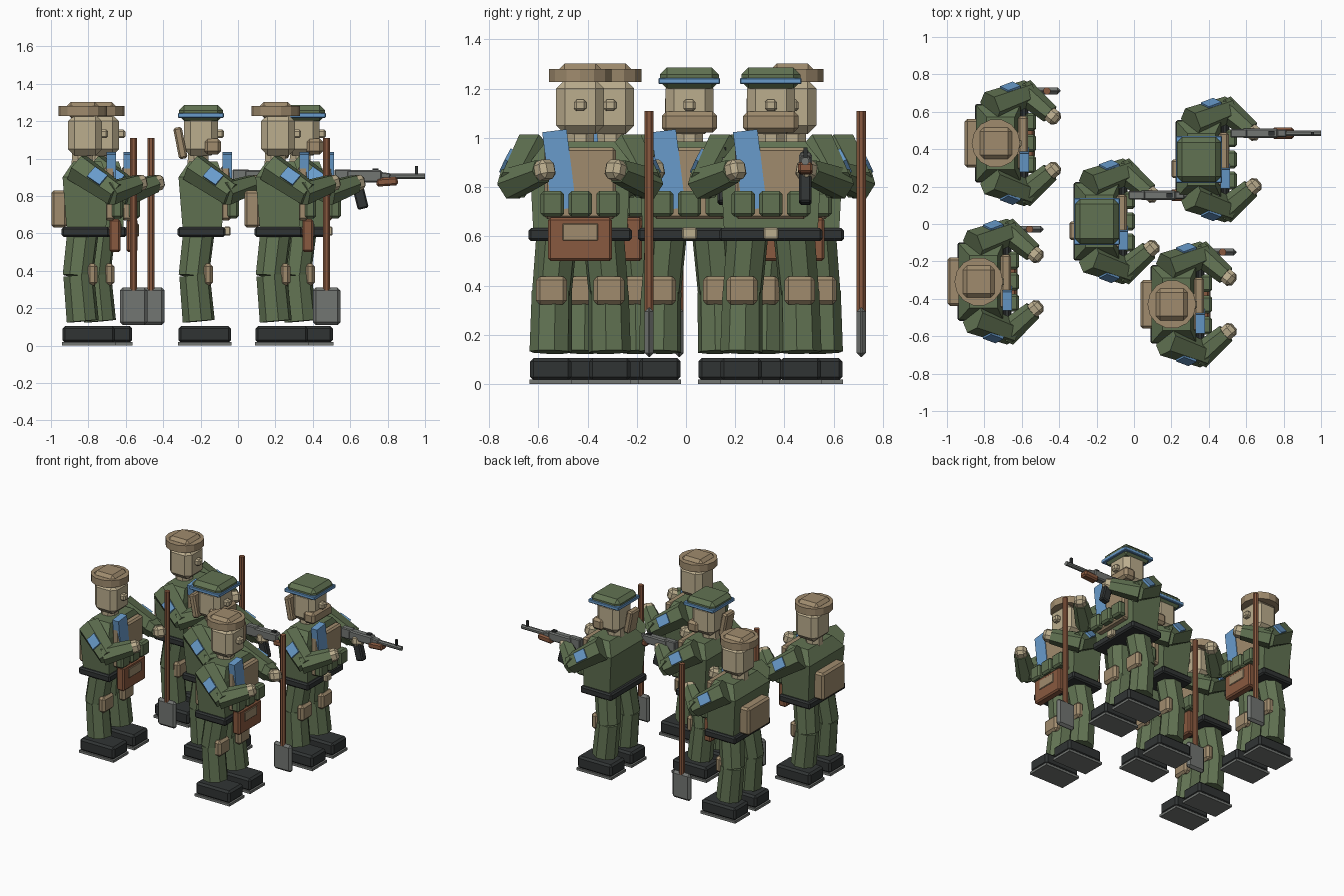
import bpy, bmesh, math
from mathutils import Vector, Matrix

if "Cube" in bpy.data.objects:
    bpy.data.objects.remove(bpy.data.objects["Cube"])

COLORS = {
    "green": (0.12, 0.17, 0.085), "tan": (0.35, 0.26, 0.155), "skin": (0.50, 0.42, 0.27),
    "blue": (0.14, 0.33, 0.60), "brown": (0.25, 0.10, 0.05), "black": (0.03, 0.034, 0.034),
    "steel": (0.17, 0.18, 0.17),
}
MATS = {}
for key, c in COLORS.items():
    MATS[key] = bpy.data.materials.new(key)
    MATS[key].diffuse_color = (*c, 1)

origin = Vector((0, 0, 0))   # position of the figure being built


def finish(name, bm, mat):
    bmesh.ops.recalc_face_normals(bm, faces=bm.faces)
    me = bpy.data.meshes.new(name)
    bm.to_mesh(me)
    bm.free()
    me.materials.append(MATS[mat])
    ob = bpy.data.objects.new(name, me)
    ob.location = origin
    bpy.context.collection.objects.link(ob)
    return ob


def box(name, center, size, mat, bevel=0.0, rot=None):
    """Chamfered box, optionally rotated about its centre."""
    bm = bmesh.new()
    bmesh.ops.create_cube(bm, size=1)
    bmesh.ops.scale(bm, vec=size, verts=bm.verts)
    if bevel:
        bmesh.ops.bevel(bm, geom=bm.edges[:], offset=bevel, segments=1, affect='EDGES')
    m = Matrix.Translation(center)
    bm.transform(m @ rot.to_4x4() if rot else m)
    return finish(name, bm, mat)


def rod(name, p, q, r1, r2, mat, sides=8):
    """Tapered prism running from p to q."""
    p, q = Vector(p), Vector(q)
    d = q - p
    bm = bmesh.new()
    bmesh.ops.create_cone(bm, cap_ends=True, segments=sides, radius1=r1, radius2=r2, depth=d.length)
    spin = Matrix.Rotation(math.pi / sides, 4, 'Z')
    bm.transform(Matrix.Translation((p + q) / 2) @ d.to_track_quat('Z', 'Y').to_matrix().to_4x4() @ spin)
    return finish(name, bm, mat)


def loft(name, sections, mat):
    """Stack of rectangles (z, x0, x1, half_y) joined into a solid."""
    bm = bmesh.new()
    rings = [[bm.verts.new(v) for v in ((a, -h, z), (b, -h, z), (b, h, z), (a, h, z))]
             for z, a, b, h in sections]
    for lo, hi in zip(rings, rings[1:]):
        for i in range(4):
            j = (i + 1) % 4
            bm.faces.new((lo[i], lo[j], hi[j], hi[i]))
    bm.faces.new(rings[0])
    bm.faces.new(rings[-1])
    return finish(name, bm, mat)


def rx(deg):
    return Matrix.Rotation(math.radians(deg), 3, 'X')


def ry(deg):
    return Matrix.Rotation(math.radians(deg), 3, 'Y')


def body():
    # legs, boots and arms, mirrored left and right
    for s, side in ((1, "left"), (-1, "right")):
        box(side + "_sole", (0.032, s * 0.12, 0.009), (0.285, 0.172, 0.018), "steel")
        box(side + "_boot", (0.032, s * 0.12, 0.06), (0.28, 0.168, 0.09), "black", 0.014)
        rod(side + "_thigh", (0.0, s * 0.095, 0.60), (-0.027, s * 0.115, 0.37), 0.086, 0.083, "green")
        rod(side + "_shin", (-0.022, s * 0.115, 0.375), (0.0, s * 0.12, 0.13), 0.083, 0.087, "green")
        box(side + "_knee_pad", (0.05, s * 0.117, 0.38), (0.055, 0.125, 0.115), "tan", 0.016)

        shoulder = Vector((0.0, s * 0.205, 0.93))
        elbow = Vector((0.16, s * 0.265, 0.82))
        hand = Vector((0.29, s * 0.155, 0.865))
        u = (elbow - shoulder).normalized()
        f = (hand - elbow).normalized()
        rod(side + "_upper_arm", shoulder - u * 0.04, elbow + u * 0.02, 0.085, 0.07, "green", 6)
        rod(side + "_forearm", elbow - f * 0.03, hand, 0.07, 0.052, "green", 6)
        box(side + "_hand", hand + f * 0.015, (0.08, 0.08, 0.08), "skin", 0.02,
            f.to_track_quat('X', 'Z').to_matrix())
        # sleeve patch lying on the outside of the upper arm
        out = Vector((0, s, 0.45))
        out = (out - u * out.dot(u)).normalized()
        rot = Matrix((u, out, u.cross(out))).transposed()
        box(side + "_sleeve_patch", (shoulder + elbow) / 2 + out * 0.068, (0.085, 0.022, 0.07), "blue", 0, rot)

    # torso and webbing
    loft("torso", [(0.61, -0.085, 0.125, 0.19), (0.90, -0.108, 0.13, 0.205),
                   (0.985, -0.05, 0.10, 0.14)], "green")
    box("belt", (0.015, 0, 0.607), (0.255, 0.42, 0.052), "black", 0.01)
    box("belt_buckle", (0.153, 0, 0.612), (0.035, 0.06, 0.048), "skin", 0.006)
    box("chest_plate", (0.145, 0, 0.815), (0.055, 0.29, 0.29), "tan", 0.012)
    box("chest_sash", (0.152, -0.085, 0.87), (0.05, 0.10, 0.32), "blue", 0, rx(7))
    for y in (-0.113, 0, 0.113):
        box("ammo_pouch", (0.185, y, 0.732), (0.06, 0.095, 0.105), "green", 0.013)

    # head
    rod("neck", (-0.005, 0, 0.96), (0.0, 0, 1.05), 0.06, 0.06, "skin")
    box("head", (0.012, 0, 1.125), (0.18, 0.195, 0.22), "skin", 0.035)
    box("nose", (0.113, 0, 1.132), (0.045, 0.05, 0.046), "skin", 0.01)


def digger():
    # brimmed field hat
    rod("hat_brim", (0, 0, 1.228), (0, 0, 1.28), 0.13, 0.13, "tan", 14)
    box("hat_crown", (0, 0, 1.26), (0.17, 0.17, 0.085), "tan", 0.022)
    # back pack and satchel
    box("back_pack", (-0.125, 0, 0.73), (0.085, 0.26, 0.20), "tan", 0.014)
    box("satchel", (0.172, 0, 0.588), (0.06, 0.26, 0.175), "brown", 0.01)
    box("satchel_flap", (0.2, 0, 0.617), (0.015, 0.145, 0.07), "tan", 0.004)
    # long spade
    rod("spade_handle", (0.272, 0.28, 0.28), (0.272, 0.28, 1.11), 0.02, 0.02, "brown")
    box("spade_blade", (0.272, 0.28, 0.21), (0.148, 0.037, 0.20), "steel", 0.016)


def rifleman():
    # beret with band, face scarf and hanging scarf tail
    box("beret", (0.012, 0, 1.243), (0.235, 0.24, 0.085), "green", 0.028)
    box("beret_band", (0.012, 0, 1.231), (0.246, 0.25, 0.026), "blue", 0.004)
    box("face_scarf", (0.075, 0, 1.065), (0.09, 0.225, 0.085), "tan", 0.018)
    box("scarf_tail", (-0.098, -0.05, 1.083), (0.046, 0.10, 0.17), "tan", 0.01, ry(-11))
    # rifle held in the left hand
    y = 0.14
    box("rifle_stock", (0.225, y, 0.905), (0.09, 0.045, 0.075), "steel", 0.006)
    box("rifle_receiver", (0.34, y, 0.905), (0.19, 0.052, 0.065), "steel", 0.008)
    box("rifle_cover", (0.42, y, 0.912), (0.12, 0.04, 0.035), "steel", 0.006, ry(8))
    rod("rifle_barrel", (0.42, y, 0.905), (0.665, y, 0.905), 0.016, 0.016, "steel")
    box("rifle_handguard", (0.462, y, 0.876), (0.115, 0.06, 0.045), "brown", 0.01, ry(-4))
    box("rifle_magazine", (0.318, y, 0.80), (0.06, 0.05, 0.14), "black", 0.008, ry(-14))
    box("rifle_front_sight", (0.62, y, 0.935), (0.016, 0.016, 0.05), "black")
    box("rifle_rear_sight", (0.40, y, 0.938), (0.03, 0.025, 0.02), "black")


# five figures, all facing +x
for x, y, kit in ((-0.738, 0.432, digger), (-0.83, -0.308, digger), (0.202, -0.43, digger),
                  (-0.21, 0.014, rifleman), (0.335, 0.345, rifleman)):
    origin = Vector((x, y, 0))
    body()
    kit()

for m in bpy.data.materials:
    if m.users and not m.is_grease_pencil:
        m.use_nodes = True
        m.node_tree.nodes["Principled BSDF"].inputs["Base Color"].default_value = m.diffuse_color
